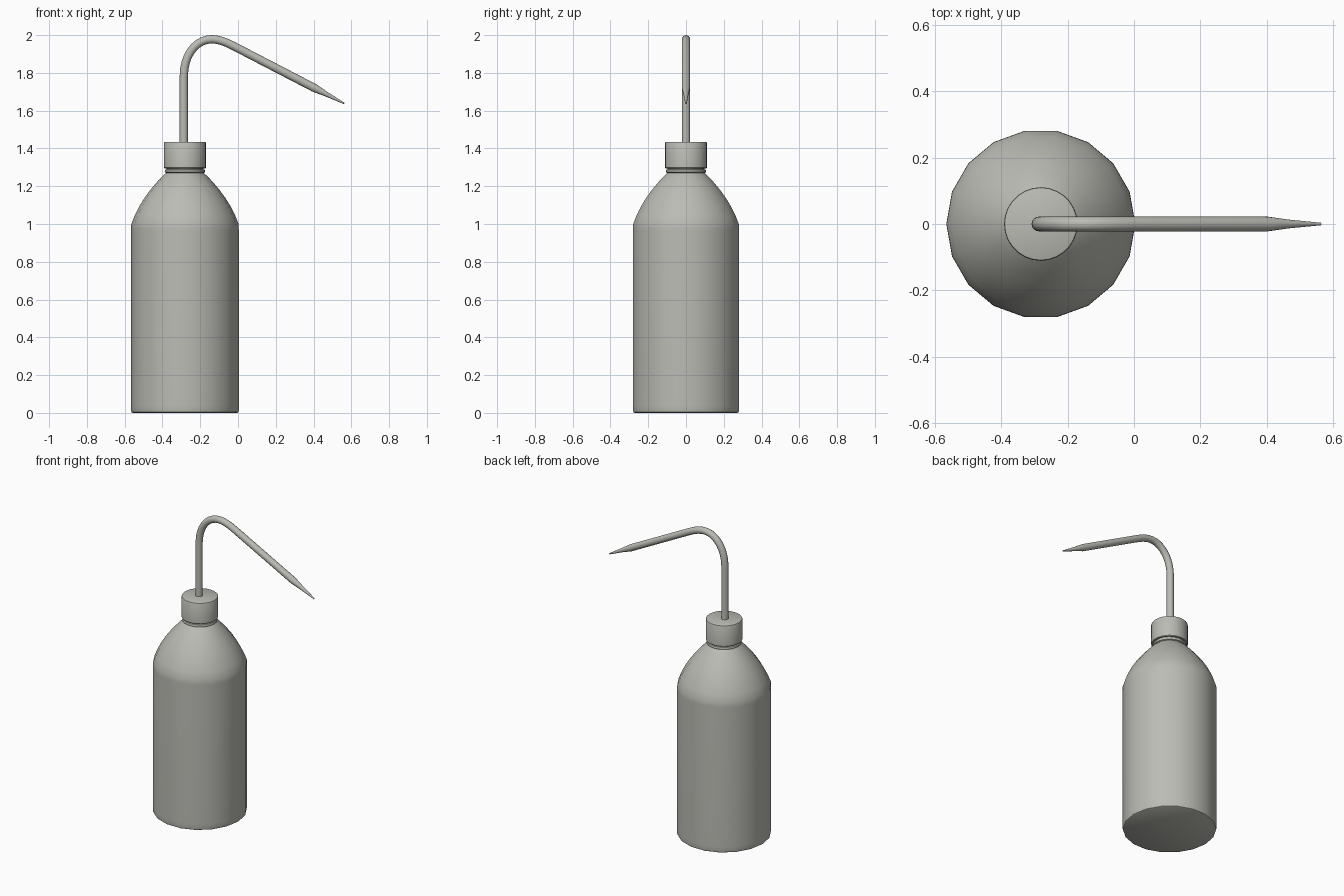
import bpy
import bmesh
from math import cos, sin, pi, radians
from mathutils import Vector
from mathutils.geometry import interpolate_bezier

if "Cube" in bpy.data.objects:
    bpy.data.objects.remove(bpy.data.objects["Cube"])

AXIS_X = -0.281  # bottle axis

plastic = bpy.data.materials.new("grey_plastic")
plastic.use_nodes = True
colour = (0.5, 0.5, 0.46, 1)
plastic.diffuse_color = colour
plastic.node_tree.nodes["Principled BSDF"].inputs["Base Color"].default_value = colour


def skin(name, rings, angle=35):
    """Join equal rings of points into a closed, smooth shaded tube."""
    bm = bmesh.new()
    loops = [[bm.verts.new(p) for p in ring] for ring in rings]
    n = len(loops[0])
    for a, b in zip(loops, loops[1:]):
        for i in range(n):
            j = (i + 1) % n
            bm.faces.new((a[i], a[j], b[j], b[i]))
    bm.faces.new(loops[0][::-1])
    bm.faces.new(loops[-1])
    bmesh.ops.recalc_face_normals(bm, faces=bm.faces)
    mesh = bpy.data.meshes.new(name)
    bm.to_mesh(mesh)
    bm.free()
    mesh.materials.append(plastic)
    obj = bpy.data.objects.new(name, mesh)
    bpy.context.collection.objects.link(obj)
    bpy.ops.object.select_all(action="DESELECT")
    obj.select_set(True)
    bpy.context.view_layer.objects.active = obj
    bpy.ops.object.shade_smooth_by_angle(angle=radians(angle))
    return obj


def lathe(name, profile, sides):
    """Turn a (radius, height) profile around the bottle axis."""
    turn = [2 * pi * i / sides for i in range(sides)]
    return skin(name, [[(AXIS_X + r * cos(t), r * sin(t), z) for t in turn]
                       for r, z in profile])


# Bottle: straight wall, domed shoulder
lathe("bottle_body", [
    (0.276, 0), (0.283, 0.004), (0.285, 0.012), (0.285, 0.04), (0.285, 0.97),
    (0.284, 1.0), (0.266, 1.045), (0.241, 1.095), (0.213, 1.14),
    (0.182, 1.182), (0.15, 1.22), (0.122, 1.25), (0.1, 1.27)], 18)

# Neck with its collar bead
lathe("bottle_neck", [
    (0.098, 1.255), (0.098, 1.27), (0.106, 1.274), (0.107, 1.28),
    (0.104, 1.287), (0.098, 1.289), (0.098, 1.32)], 24)

# Screw cap
lathe("screw_cap", [
    (0.108, 1.295), (0.111, 1.298), (0.111, 1.429), (0.109, 1.433),
    (0.105, 1.435)], 28)

# Spout centre line: riser, two bends, straight run and tapered tip
riser_top = Vector((-0.287, 0, 1.78))
crest = Vector((-0.14, 0, 1.978))
run_start = Vector((0.0, 0, 1.93))
run_end = Vector((0.405, 0, 1.72))
tip = Vector((0.563, 0, 1.638))
along = (run_end - run_start).normalized()
level = Vector((1, 0, 0))
bend = interpolate_bezier(riser_top, riser_top + Vector((0, 0, 0.125)),
                          crest - level * 0.075, crest, 10)
bend += interpolate_bezier(crest, crest + level * 0.05,
                           run_start - along * 0.05, run_start, 7)[1:]
path = [(Vector((-0.287, 0, 1.4)), 0.022)] + [(p, 0.022) for p in bend]
path += [(run_end, 0.022), (run_end.lerp(tip, 0.4), 0.013), (tip, 0.004)]

# Sweep a round section along the centre line
rings = []
for k, (p, r) in enumerate(path):
    before = path[max(k - 1, 0)][0]
    after = path[min(k + 1, len(path) - 1)][0]
    tangent = (after - before).normalized()
    side = Vector((0, 1, 0))
    up = tangent.cross(side)
    rings.append([p + r * (cos(2 * pi * i / 16) * side + sin(2 * pi * i / 16) * up)
                  for i in range(16)])
skin("spout_tube", rings)
